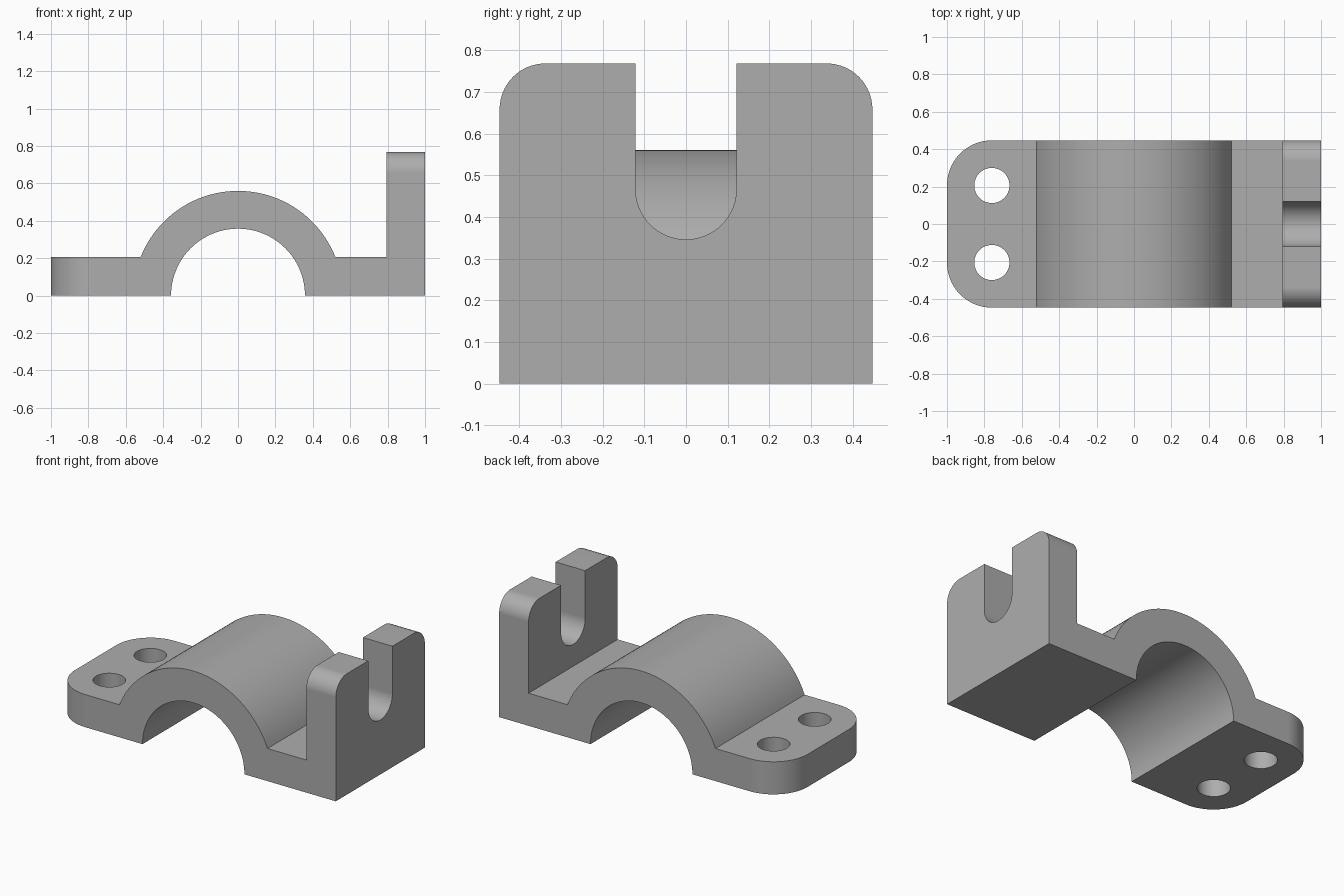
import bpy
import bmesh
from math import cos, sin, pi, radians, asin
from mathutils import Vector

cube = bpy.data.objects.get("Cube")
if cube:
    bpy.data.objects.remove(cube, do_unlink=True)

# Main dimensions
HALF_DEPTH = 0.447
BASE_H = 0.207
WALL_H, WALL_X = 0.768, 0.793
OUTER_R, INNER_R = 0.56, 0.358
FLANGE_R, HOLE_R = 0.24, 0.094
WALL_R = 0.11
SLOT_R, SLOT_Z = 0.121, 0.467

steel = bpy.data.materials.new("grey steel")
steel.use_nodes = True
grey = (0.42, 0.42, 0.42, 1)
steel.diffuse_color = grey
steel.node_tree.nodes["Principled BSDF"].inputs["Base Color"].default_value = grey


def arc(radius, start, end, steps, centre=(0, 0)):
    """Points on a circular arc, in profile coordinates."""
    angles = [start + (end - start) * i / steps for i in range(steps + 1)]
    return [(centre[0] + radius * cos(a), centre[1] + radius * sin(a)) for a in angles]


def prism(name, points, to_3d, direction, round_edges=()):
    """Extrude a profile; round_edges holds (test, radius) pairs."""
    bm = bmesh.new()
    face = bm.faces.new([bm.verts.new(to_3d(*p)) for p in points])
    result = bmesh.ops.extrude_face_region(bm, geom=[face], use_keep_orig=True)
    moved = [g for g in result["geom"] if isinstance(g, bmesh.types.BMVert)]
    bmesh.ops.translate(bm, verts=moved, vec=Vector(direction))
    bmesh.ops.recalc_face_normals(bm, faces=bm.faces)
    for test, radius in round_edges:
        edges = [e for e in bm.edges if all(test(v.co) for v in e.verts)
                 and abs(e.verts[0].co.y - e.verts[1].co.y) < 1e-4]
        bmesh.ops.bevel(bm, geom=edges, offset=radius, offset_type='OFFSET',
                        segments=16, profile=0.5, affect='EDGES')
    mesh = bpy.data.meshes.new(name)
    bm.to_mesh(mesh)
    bm.free()
    obj = bpy.data.objects.new(name, mesh)
    obj.data.materials.append(steel)
    bpy.context.collection.objects.link(obj)
    return obj


# Bracket body: flange, arch, foot and upright wall in one side profile
spring = asin(BASE_H / OUTER_R)
profile = [(-1, 0), *arc(INNER_R, pi, 0, 48), (1, 0), (1, WALL_H),
           (WALL_X, WALL_H), (WALL_X, BASE_H),
           *arc(OUTER_R, spring, pi - spring, 48), (-1, BASE_H)]
bracket = prism("bearing_bracket", profile,
                lambda x, z: (x, -HALF_DEPTH, z), (0, 2 * HALF_DEPTH, 0),
                [(lambda co: co.x < -0.999, FLANGE_R),
                 (lambda co: co.z > WALL_H - 0.001, WALL_R)])

# Cutters: two bolt holes and the open-topped slot
cutters = [prism("bolt_hole_cutter", arc(HOLE_R, 0, 2 * pi, 48, (FLANGE_R - 1, y))[:-1],
                 lambda x, y: (x, y, -0.1), (0, 0, 0.5))
           for y in (-0.206, 0.206)]
slot = [*arc(SLOT_R, pi, 2 * pi, 32, (0, SLOT_Z)), (SLOT_R, 1), (-SLOT_R, 1)]
cutters.append(prism("slot_cutter", slot, lambda y, z: (0.7, y, z), (0.4, 0, 0)))

bpy.context.view_layer.objects.active = bracket
for cutter in cutters:
    cutter.hide_render = True
    mod = bracket.modifiers.new("cut", 'BOOLEAN')
    mod.operation = 'DIFFERENCE'
    mod.solver = 'EXACT'
    mod.object = cutter
    bpy.ops.object.modifier_apply(modifier=mod.name)
for cutter in cutters:
    bpy.data.objects.remove(cutter, do_unlink=True)

# Smooth the curved faces and keep the edges crisp
bpy.ops.object.select_all(action='DESELECT')
bracket.select_set(True)
bpy.ops.object.shade_smooth_by_angle(angle=radians(30))
weighted = bracket.modifiers.new("even_shading", 'WEIGHTED_NORMAL')
weighted.keep_sharp = True
